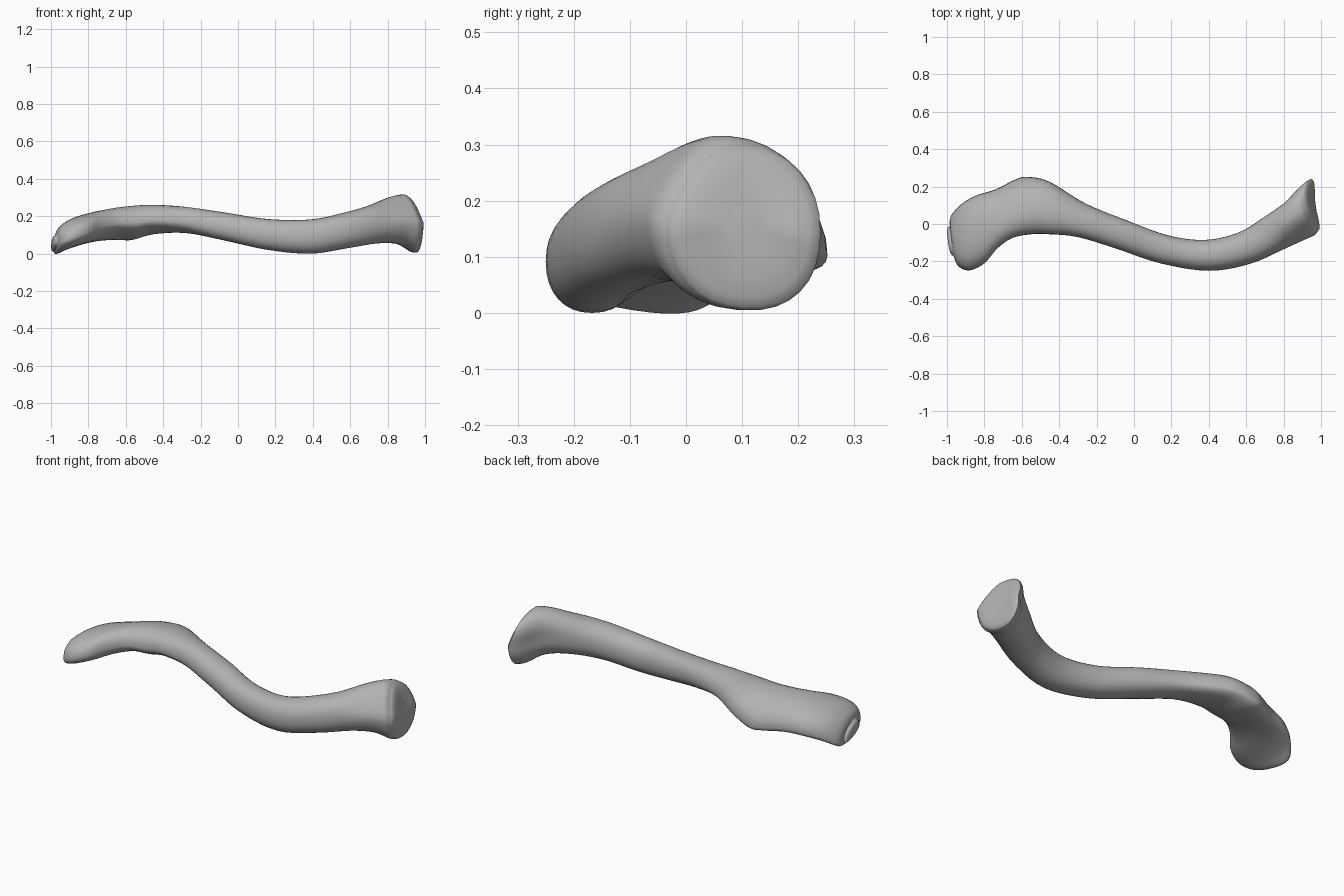
import bpy
import bmesh
from math import cos, sin, pi, sqrt, copysign
from mathutils import Vector

default = bpy.data.objects.get("Cube")
if default:
    bpy.data.objects.remove(default, do_unlink=True)

SIDES = 32
STEPS = 5

# Sections along the bone: front edge x, y; back edge x, y; top z; bottom z; drop of the back edge
SECTIONS = [
    (-.965, -.17, -.985, -.01, .10, .01, .02),
    (-.94, -.225, -.98, .04, .14, .00, .02),
    (-.88, -.248, -.93, .10, .18, .025, .01),
    (-.80, -.21, -.85, .15, .21, .05, .01),
    (-.73, -.13, -.74, .185, .23, .07, .02),
    (-.65, -.075, -.64, .235, .245, .075, .03),
    (-.55, -.055, -.57, .252, .255, .075, .03),
    (-.45, -.055, -.45, .225, .26, .105, .02),
    (-.30, -.07, -.26, .11, .25, .11, .01),
    (-.10, -.13, -.04, .02, .22, .07, 0),
    (.14, -.21, .18, -.06, .185, .02, 0),
    (.40, -.25, .38, -.085, .183, 0, 0),
    (.62, -.213, .56, -.045, .225, .03, 0),
    (.80, -.135, .70, .04, .27, .055, 0),
    (.91, -.085, .82, .12, .305, .05, 0),
    (.965, -.06, .91, .21, .316, .01, .01),
    (.985, -.035, .95, .24, .30, .005, .01),
]


def catmull(p0, p1, p2, p3, t):
    """Smooth blend between two neighbouring sections."""
    return [b + .5 * t * (c - a + t * (2 * a - 5 * b + 4 * c - d + t * (3 * (b - c) + d - a)))
            for a, b, c, d in zip(p0, p1, p2, p3)]


def clamp(value):
    return min(max(value, 0), 1)


def rounded(value):
    return copysign(abs(value) ** .9, value)


def ring_points(section):
    """Closed rounded outline spanning the front and back edges."""
    fx, fy, bx, by, top, bottom, drop = section
    front, back = Vector((fx, fy, 0)), Vector((bx, by, 0))
    middle, half = (front + back) / 2, (back - front) / 2
    # The outer half has an arched top and a flatter underside
    level = .5 - .17 * clamp((-.05 - middle.x) / .3)
    edge_z = bottom + (top - bottom) * level
    rise = sqrt(max((top - edge_z) ** 2 - drop ** 2, .0001))
    sag = sqrt(max((edge_z - bottom) ** 2 - drop ** 2, .0001))
    # The inner end leans away from the joint and its upper front slopes back
    flare = clamp((fx - .75) / .2)
    points = []
    for i in range(SIDES):
        angle = 2 * pi * i / SIDES
        across, up = rounded(cos(angle)), rounded(sin(angle))
        point = middle + half * across
        point.z = edge_z + up * (rise if up > 0 else sag) - drop * across
        point.x -= flare * .055 * max(up, 0)
        point.x -= flare * .01 * max(-up, 0)
        point.y += flare * .05 * max(up, 0) * max(-across, 0)
        points.append(point)
    return points


def cap(rings, bulge):
    """Close an end with shrinking rings that swell outwards."""
    rim = rings[-1]
    centre = sum(rim, Vector()) / SIDES
    for scale, push in ((.96, .35), (.85, .7), (.6, .9), (.3, 1)):
        rings.append([centre + (p - centre) * scale + Vector((bulge * push, 0, 0)) for p in rim])


# Bone body lofted through the sections
padded = [SECTIONS[0]] + SECTIONS + [SECTIONS[-1]]
rings = []
for k in range(len(SECTIONS) - 1):
    for step in range(STEPS):
        rings.append(ring_points(catmull(*padded[k:k + 4], step / STEPS)))
rings.append(ring_points(SECTIONS[-1]))
cap(rings, .02)
rings.reverse()
cap(rings, -.02)

bm = bmesh.new()
loops = [[bm.verts.new(p) for p in ring] for ring in rings]
for a, b in zip(loops, loops[1:]):
    for i in range(SIDES):
        j = (i + 1) % SIDES
        bm.faces.new((a[i], a[j], b[j], b[i]))
bm.faces.new(loops[0])
bm.faces.new(loops[-1])
bmesh.ops.recalc_face_normals(bm, faces=bm.faces)

mesh = bpy.data.meshes.new("collar_bone")
bm.to_mesh(mesh)
bm.free()
bone = bpy.data.objects.new("collar_bone", mesh)
bpy.context.collection.objects.link(bone)

# Plain grey surface
grey = bpy.data.materials.new("bone_grey")
grey.use_nodes = True
colour = (.45, .45, .45, 1)
grey.diffuse_color = colour
grey.node_tree.nodes["Principled BSDF"].inputs["Base Color"].default_value = colour
mesh.materials.append(grey)

bpy.ops.object.select_all(action="DESELECT")
bone.select_set(True)
bpy.context.view_layer.objects.active = bone
bpy.ops.object.shade_smooth_by_angle(angle=pi / 3)
